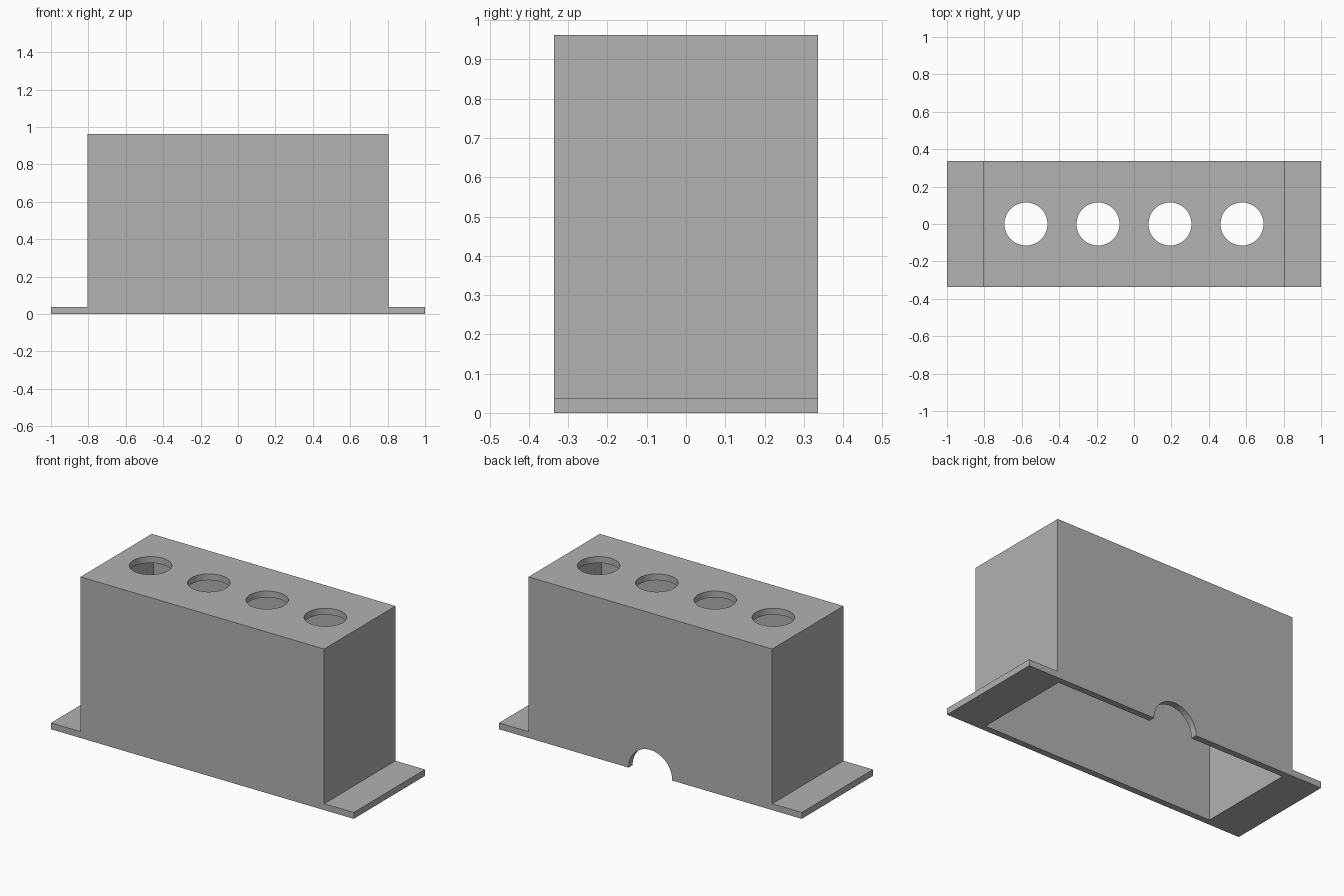
import bpy
import math

cube = bpy.data.objects.get("Cube")
if cube:
    bpy.data.objects.remove(cube)

# Main sizes
WALL = 0.038
HALF_W, HALF_D, HEIGHT = 0.805, 0.336, 0.962
HOLE_R, PITCH = 0.115, 0.385
NOTCH_R = 0.144

grey = bpy.data.materials.new("plain grey")
grey.use_nodes = True
colour = (0.445, 0.445, 0.445, 1)
grey.diffuse_color = colour
grey.node_tree.nodes["Principled BSDF"].inputs["Base Color"].default_value = colour


def cut(target, cutter):
    """Subtract the cutter from the target, then discard it."""
    cutter.hide_render = True
    mod = target.modifiers.new("cut", "BOOLEAN")
    mod.operation = "DIFFERENCE"
    mod.solver = "EXACT"
    mod.object = cutter
    bpy.ops.object.select_all(action="DESELECT")
    bpy.context.view_layer.objects.active = target
    target.select_set(True)
    bpy.ops.object.modifier_apply(modifier=mod.name)
    bpy.data.objects.remove(cutter)


def cylinder(radius, depth, location, rotation=(0, 0, 0)):
    bpy.ops.mesh.primitive_cylinder_add(vertices=64, radius=radius, depth=depth,
                                        location=location, rotation=rotation)
    return bpy.context.object


# Housing with side flanges: one hat-shaped profile swept front to back
right_half = [(1, 0), (1, WALL), (HALF_W, WALL), (HALF_W, HEIGHT)]
profile = right_half + [(-x, z) for x, z in reversed(right_half)]
n = len(profile)
verts = [(x, y, z) for y in (-HALF_D, HALF_D) for x, z in profile]
faces = [tuple(range(n)), tuple(reversed(range(n, 2 * n)))]
faces += [(i, i + n, (i + 1) % n + n, (i + 1) % n) for i in range(n)]
mesh = bpy.data.meshes.new("housing")
mesh.from_pydata(verts, [], faces)
mesh.materials.append(grey)
housing = bpy.data.objects.new("housing", mesh)
bpy.context.collection.objects.link(housing)

# Hollow interior, open at the bottom
inner_top = HEIGHT - WALL
bpy.ops.mesh.primitive_cube_add(size=1, location=(0, 0, inner_top - 0.5))
cavity = bpy.context.object
cavity.scale = (2 * (HALF_W - WALL), 2 * (HALF_D - WALL), 1)
bpy.context.view_layer.update()
cut(housing, cavity)

# Row of four round holes through the top
for i in range(4):
    cut(housing, cylinder(HOLE_R, 4 * WALL, ((i - 1.5) * PITCH, 0, HEIGHT)))

# Half-round cable notch in the back wall
cut(housing, cylinder(NOTCH_R, 4 * WALL, (0, HALF_D, 0), (math.pi / 2, 0, 0)))

# Smooth the round cuts, keep the box edges sharp
housing.select_set(True)
bpy.context.view_layer.objects.active = housing
bpy.ops.object.shade_smooth_by_angle(angle=math.radians(30))
